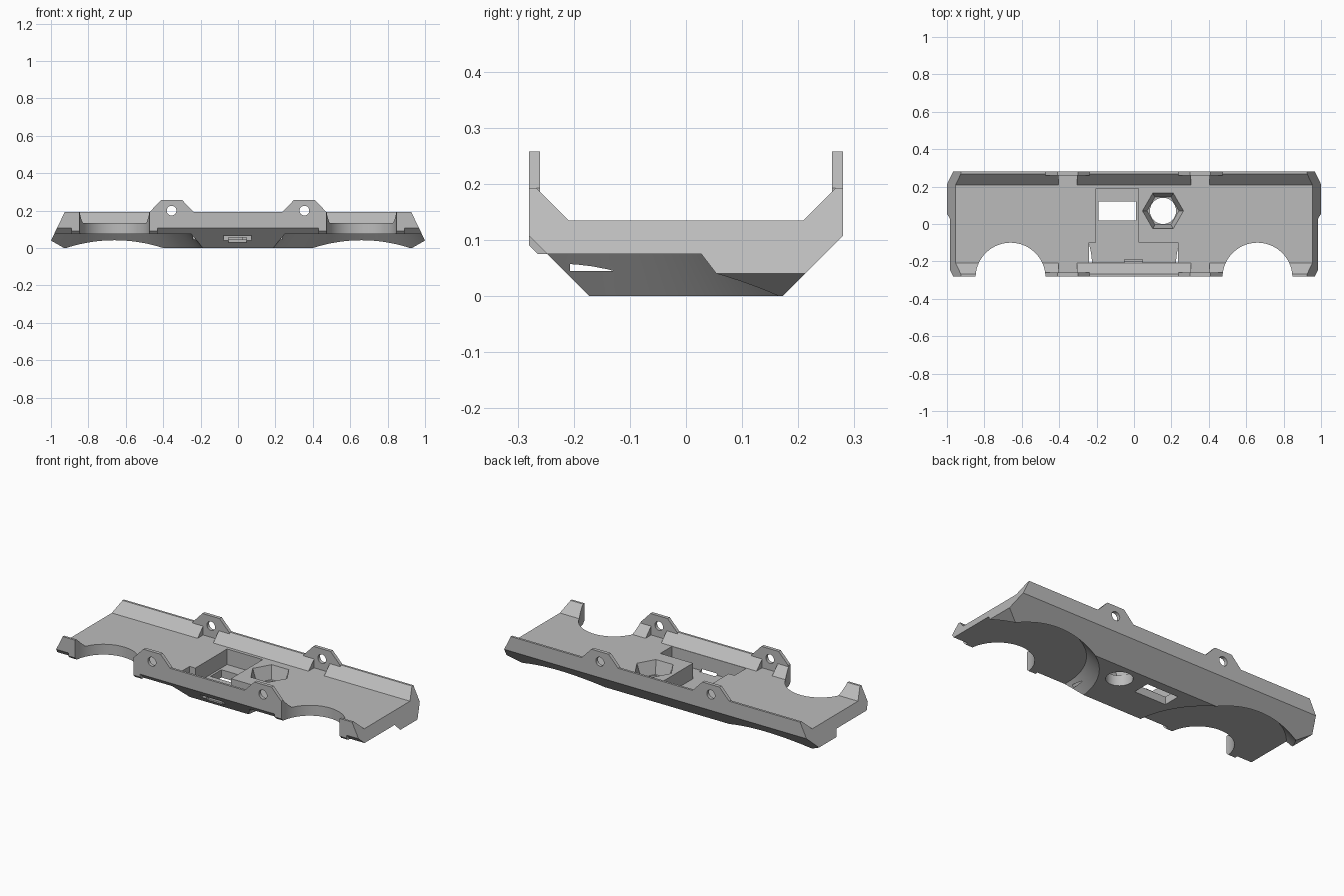
import bpy, bmesh, math
from mathutils import Vector

if "Cube" in bpy.data.objects:
    bpy.data.objects.remove(bpy.data.objects["Cube"], do_unlink=True)

grey = bpy.data.materials.new("plain_grey")
grey.use_nodes = True
grey.diffuse_color = (0.5, 0.5, 0.5, 1)
grey.node_tree.nodes["Principled BSDF"].inputs["Base Color"].default_value = (0.5, 0.5, 0.5, 1)


def make(name, bm):
    bmesh.ops.recalc_face_normals(bm, faces=bm.faces)
    mesh = bpy.data.meshes.new(name)
    bm.to_mesh(mesh)
    bm.free()
    mesh.materials.append(grey)
    ob = bpy.data.objects.new(name, mesh)
    bpy.context.collection.objects.link(ob)
    return ob


def prism(name, pts, axis, lo, hi):
    """Extrude a 2D outline along x (outline y,z) or y (outline x,z)."""
    bm = bmesh.new()
    place = (lambda a, b: (lo, a, b)) if axis == "x" else (lambda a, b: (a, lo, b))
    face = bm.faces.new([bm.verts.new(place(a, b)) for a, b in pts])
    ext = bmesh.ops.extrude_face_region(bm, geom=[face])
    step = Vector((hi - lo, 0, 0) if axis == "x" else (0, hi - lo, 0))
    bmesh.ops.translate(bm, vec=step, verts=[v for v in ext["geom"] if isinstance(v, bmesh.types.BMVert)])
    # The starting face stays behind as the near cap if extrusion removed it
    bmesh.ops.holes_fill(bm, edges=[e for e in bm.edges if e.is_boundary])
    return make(name, bm)


def box(name, x0, x1, y0, y1, z0, z1):
    return prism(name, [(y0, z0), (y1, z0), (y1, z1), (y0, z1)], "x", x0, x1)


def ring(x, y, r, sides):
    turns = [i * math.tau / sides for i in range(sides)]
    return [(x + r * math.cos(a), y + r * math.sin(a)) for a in turns]


def cone(name, x, y, z0, z1, r0, r1, sides=96):
    """Upright cone or cylinder with its first corner towards +x."""
    bm = bmesh.new()
    low = [bm.verts.new((*p, z0)) for p in ring(x, y, r0, sides)]
    high = [bm.verts.new((*p, z1)) for p in ring(x, y, r1, sides)]
    bm.faces.new(low)
    bm.faces.new(high)
    for i in range(sides):
        bm.faces.new((low[i - 1], low[i], high[i], high[i - 1]))
    return make(name, bm)


def combine(target, tool, operation="DIFFERENCE"):
    mod = target.modifiers.new("combine", "BOOLEAN")
    mod.operation = operation
    mod.solver = "EXACT"
    mod.object = tool
    bpy.context.view_layer.objects.active = target
    bpy.ops.object.modifier_apply(modifier=mod.name)
    bpy.data.objects.remove(tool, do_unlink=True)


# Tray body: trough cross-section with sloped inner walls
half = [(0.172, 0), (0.28, 0.108), (0.28, 0.193), (0.267, 0.193), (0.209, 0.135)]
section = half + [(-y, z) for y, z in reversed(half)]
body = prism("tray_body", section, "x", -1.1, 1.1)

# Slanted ends
end = [(0.842, -0.05), (1.0, 0.04), (0.926, 0.193), (0.874, 0.3)]
outline = end + [(-x, z) for x, z in reversed(end)]
combine(body, prism("end_trim", outline, "y", -0.5, 0.5), "INTERSECT")

# Conical wheel recesses underneath
for s in (-1, 1):
    combine(body, cone("recess_cutter", s * 0.66, -0.225, -0.02, 0.075, 0.492, 0.41))

# Lips under the front wall and round wheel openings
lip = [(-0.28, 0.12), (-0.28, 0.091), (-0.264, 0.075), (-0.235, 0.075), (-0.235, 0.12)]
for s in (-1, 1):
    xs = sorted((s * 0.43, s * 0.89))
    combine(body, prism("opening_lip", lip, "x", *xs), "UNION")
    combine(body, cone("wheel_cutter", s * 0.66, -0.287, -0.1, 0.4, 0.187, 0.187))

# Notches in the walls with pierced mounting tabs
tab = [(0.472, 0.15), (0.472, 0.193), (0.41, 0.258), (0.3, 0.258), (0.238, 0.193), (0.238, 0.15)]
for s in (-1, 1):
    xs = sorted((s * 0.305, s * 0.405))
    for side_y in (-1, 1):
        ys = sorted((side_y * 0.19, side_y * 0.26))
        combine(body, box("notch_cutter", *xs, *ys, 0.135, 0.4))
        ys = sorted((side_y * 0.26, side_y * 0.28))
        combine(body, prism("mounting_tab", [(s * x, z) for x, z in tab], "y", *ys), "UNION")
    hole = ring(s * 0.355, 0.2, 0.026, 32)
    combine(body, prism("tab_hole_cutter", hole, "y", -0.5, 0.5))

# Rectangular pocket with through window, and the front channel
combine(body, box("pocket_cutter", -0.203, 0.025, -0.11, 0.19, 0.045, 0.3))
combine(body, box("window_cutter", -0.19, 0.012, 0.02, 0.12, -0.1, 0.2))
combine(body, box("channel_cutter", -0.24, 0.235, -0.207, -0.1, 0.045, 0.3))

# Hexagonal nut pocket with round hole
combine(body, cone("nut_cutter", 0.155, 0.07, 0.06, 0.16, 0.085, 0.118, 6))
combine(body, cone("bolt_cutter", 0.155, 0.07, -0.1, 0.3, 0.07, 0.07, 64))

# Front port: wide recess and narrow slot behind it
combine(body, box("port_cutter", -0.078, 0.072, -0.4, -0.213, 0.012, 0.068))
combine(body, box("slot_cutter", -0.052, 0.046, -0.4, -0.19, 0.03, 0.055))

# Shading
bpy.ops.object.select_all(action="DESELECT")
body.select_set(True)
bpy.context.view_layer.objects.active = body
bpy.ops.object.shade_smooth_by_angle(angle=math.radians(25))
